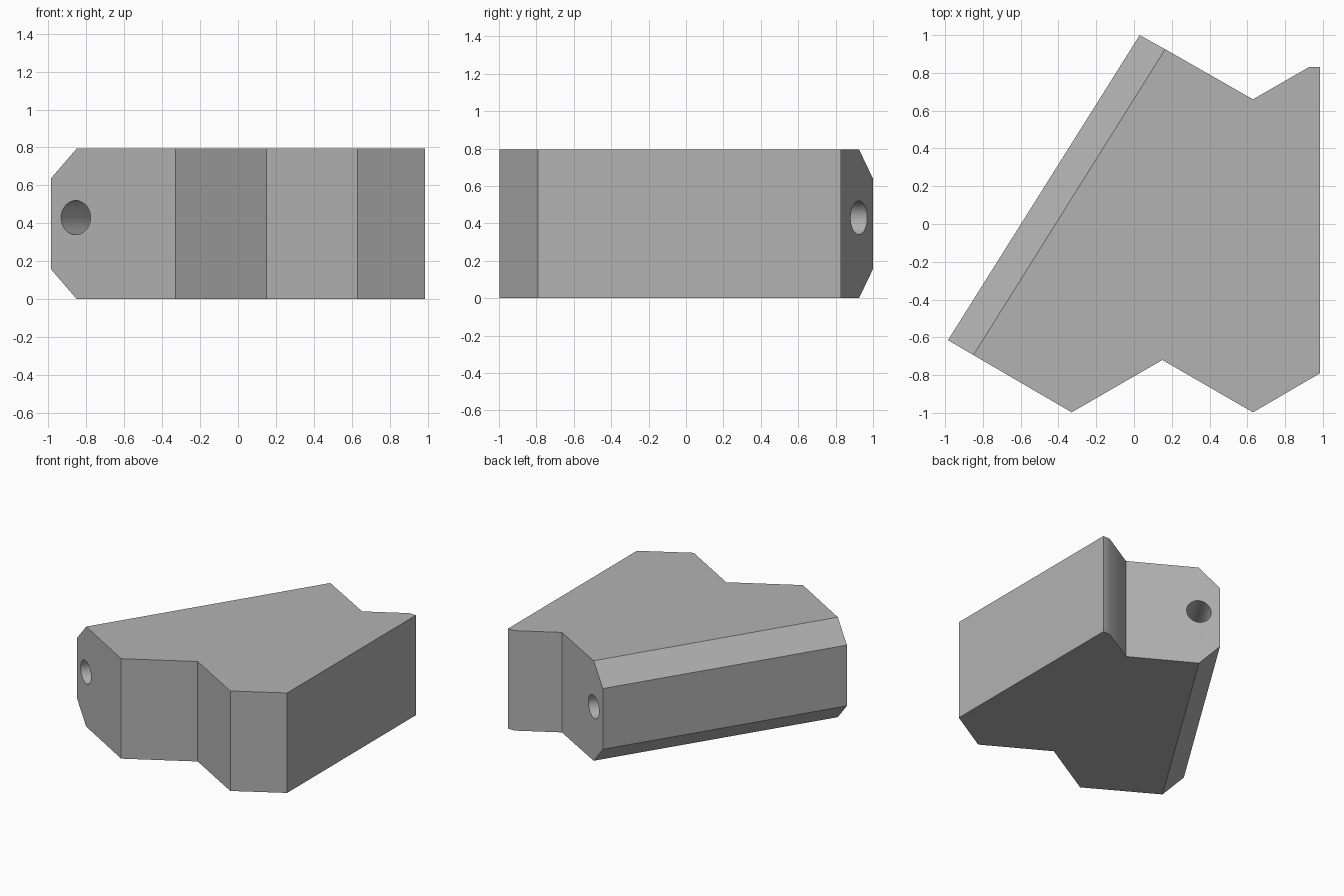
import bpy
import bmesh
from math import radians
from mathutils import Vector

cube = bpy.data.objects.get("Cube")
if cube:
    bpy.data.objects.remove(cube, do_unlink=True)

HEIGHT = 0.795
CHAMFER = 0.156
OUTLINE = [(-0.985, -0.615), (-0.33, -0.997), (0.15, -0.72), (0.63, -0.997),
           (0.985, -0.79), (0.985, 0.83), (0.925, 0.83), (0.63, 0.66),
           (0.165, 0.925), (0.03, 1.0)]

grey = bpy.data.materials.new("plain grey")
grey.use_nodes = True
grey.diffuse_color = (0.45, 0.45, 0.45, 1)
grey.node_tree.nodes["Principled BSDF"].inputs["Base Color"].default_value = grey.diffuse_color

# Block: outline extruded upwards
bm = bmesh.new()
base = bm.faces.new([bm.verts.new((x, y, 0)) for x, y in OUTLINE])
top = bmesh.ops.extrude_face_region(bm, geom=[base])["geom"]
bmesh.ops.translate(bm, vec=(0, 0, HEIGHT),
                    verts=[v for v in top if isinstance(v, bmesh.types.BMVert)])
bmesh.ops.recalc_face_normals(bm, faces=bm.faces)

# Chamfers: upper and lower edges of the long slanted side
ends = (Vector(OUTLINE[0]), Vector(OUTLINE[-1]))


def on_slanted_side(edge):
    a, b = (v.co for v in edge.verts)
    flat = abs(a.z - b.z) < 0.001
    return flat and all(min((v.co.xy - e).length for e in ends) < 0.001
                        for v in edge.verts)


bmesh.ops.bevel(bm, geom=[e for e in bm.edges if on_slanted_side(e)],
                offset=CHAMFER, segments=1, affect='EDGES', clamp_overlap=False)
mesh = bpy.data.meshes.new("block")
bm.to_mesh(mesh)
bm.free()
mesh.materials.append(grey)
block = bpy.data.objects.new("block", mesh)
bpy.context.collection.objects.link(block)

# Pin hole: runs the full length beside the slanted side
start, end = Vector((-0.855, -0.69, 0.43)), Vector((0.165, 0.925, 0.43))
axis = end - start
bpy.ops.mesh.primitive_cylinder_add(vertices=48, radius=0.09,
                                    depth=axis.length + 0.4,
                                    location=(start + end) / 2,
                                    rotation=axis.to_track_quat('Z', 'Y').to_euler())
cutter = bpy.context.object
cutter.name = "pin_hole_cutter"
cutter.hide_render = True
cutter.data.materials.append(grey)

cut = block.modifiers.new("pin hole", 'BOOLEAN')
cut.operation = 'DIFFERENCE'
cut.solver = 'EXACT'
cut.object = cutter

bpy.ops.object.select_all(action='DESELECT')
block.select_set(True)
bpy.context.view_layer.objects.active = block
bpy.ops.object.modifier_apply(modifier=cut.name)
bpy.data.objects.remove(cutter, do_unlink=True)
bpy.ops.object.shade_smooth_by_angle(angle=radians(32))
